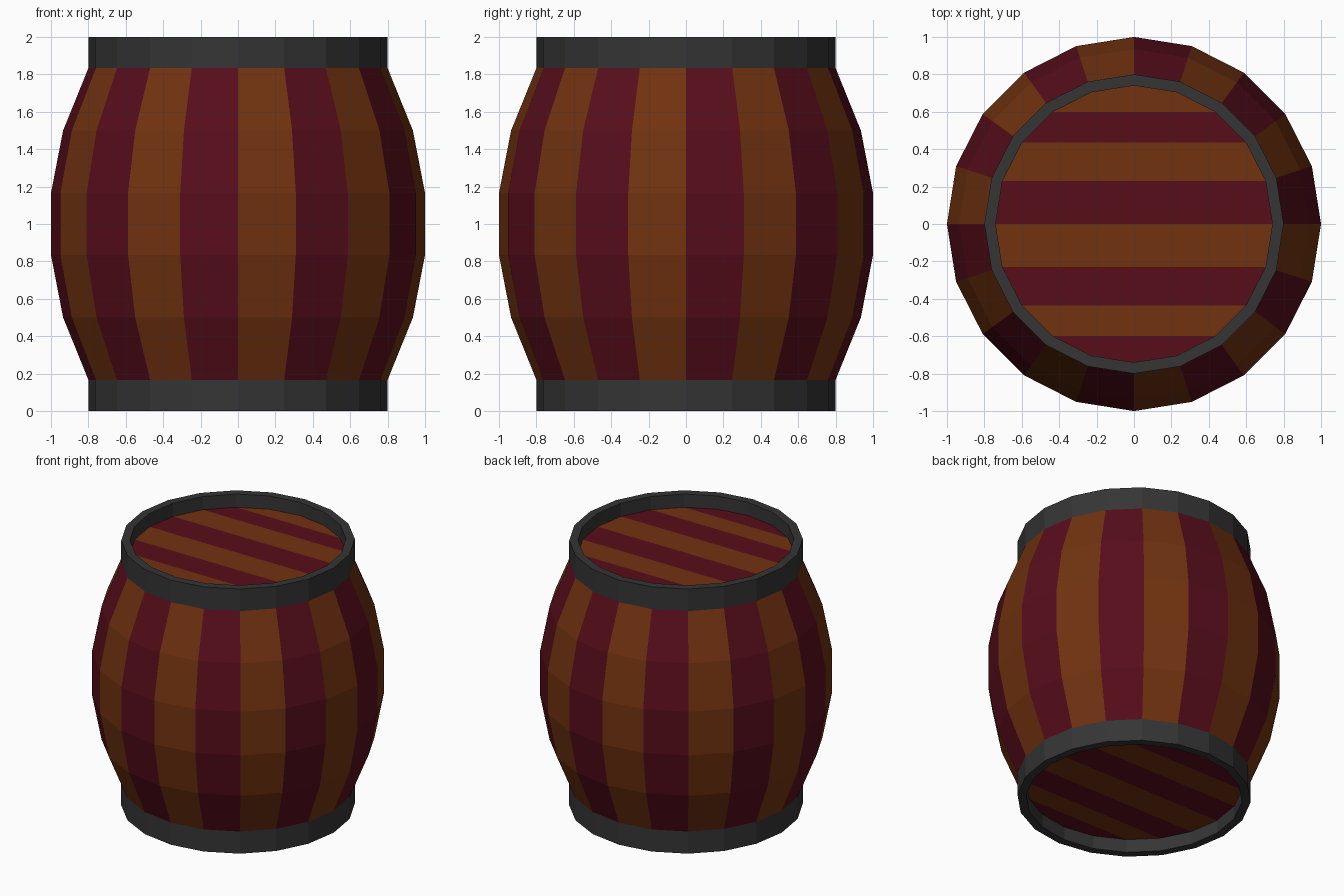
import bpy, bmesh
from math import cos, sin, pi

if "Cube" in bpy.data.objects:
    bpy.data.objects.remove(bpy.data.objects["Cube"])

N = 20  # sides


def material(name, rgb):
    m = bpy.data.materials.new(name)
    m.diffuse_color = (*rgb, 1)
    m.use_nodes = True
    m.node_tree.nodes["Principled BSDF"].inputs["Base Color"].default_value = m.diffuse_color
    return m


RED = material("red_wood", (0.095, 0.004, 0.011))
BROWN = material("brown_wood", (0.165, 0.032, 0.005))
IRON = material("dark_iron", (0.035, 0.035, 0.035))


def finish(name, bm, mats):
    mesh = bpy.data.meshes.new(name)
    bm.to_mesh(mesh)
    bm.free()
    for m in mats:
        mesh.materials.append(m)
    obj = bpy.data.objects.new(name, mesh)
    bpy.context.collection.objects.link(obj)
    return obj


def ring(bm, r, z):
    return [bm.verts.new((r * cos(2 * pi * k / N), r * sin(2 * pi * k / N), z))
            for k in range(N)]


def revolve(name, profile, mats):
    bm = bmesh.new()
    rings = [ring(bm, r, z) for r, z in profile]
    for a, b in zip(rings, rings[1:]):
        for k in range(N):
            j = (k + 1) % N
            f = bm.faces.new((a[k], a[j], b[j], b[k]))
            f.material_index = k % len(mats)
    return finish(name, bm, mats)


def striped_lid(name, r, z, up):
    bm = bmesh.new()
    v = ring(bm, r, z)
    # six straight planks plus a rounded plank at each end
    planks = [(k, (k, k + 1, 9 - k, 10 - k)) for k in range(-3, 3)]
    planks += [(3, range(3, 8)), (-4, range(13, 18))]
    for k, ids in planks:
        f = bm.faces.new([v[i % N] for i in ids])
        f.material_index = k % 2
        if not up:
            f.normal_flip()
    return finish(name, bm, [RED, BROWN])


# bulging staves
revolve("staves", [(0.8, 0.167), (0.935, 0.5), (1.0, 0.835), (1.0, 1.165),
                   (0.935, 1.5), (0.8, 1.833)], [RED, BROWN])

# iron rims with a recessed inner wall
revolve("top_rim", [(0.8, 1.833), (0.8, 2), (0.74, 2), (0.74, 1.9)], [IRON])
revolve("bottom_rim", [(0.74, 0.1), (0.74, 0), (0.8, 0), (0.8, 0.167)], [IRON])

# recessed plank ends
striped_lid("top_lid", 0.74, 1.9, True)
striped_lid("bottom_lid", 0.74, 0.1, False)
